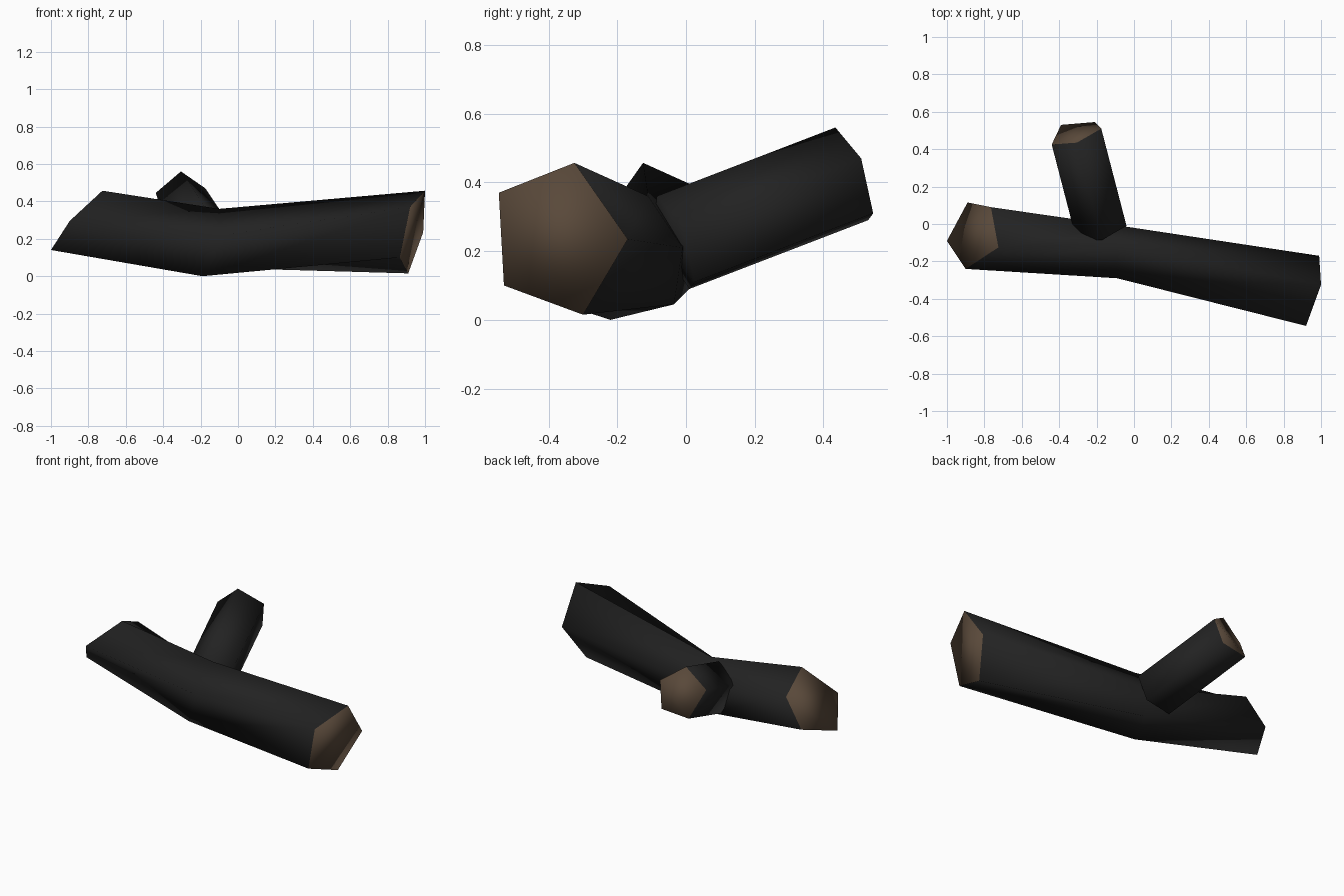
import bpy, bmesh

if "Cube" in bpy.data.objects:
    bpy.data.objects.remove(bpy.data.objects["Cube"])


def material(name, rgb):
    m = bpy.data.materials.new(name)
    m.diffuse_color = (*rgb, 1)
    m.use_nodes = True
    m.node_tree.nodes["Principled BSDF"].inputs["Base Color"].default_value = m.diffuse_color
    return m


bark = material("charred_bark", (0.016, 0.016, 0.016))
wood = material("cut_wood", (0.10, 0.066, 0.042))


def loft(name, rings, cut_ends):
    """Skin five-sided rings in order; cut_ends gives the material of each end cap."""
    bm = bmesh.new()
    loops = [[bm.verts.new(p) for p in ring] for ring in rings]
    for a, b in zip(loops, loops[1:]):
        for i in range(5):
            j = (i + 1) % 5
            # split each side along the same diagonal, following the twist
            bm.faces.new((a[i], a[j], b[i]))
            bm.faces.new((a[j], b[j], b[i]))
    for loop, index in zip((loops[0], loops[-1]), cut_ends):
        bm.faces.new(loop).material_index = index
    bmesh.ops.recalc_face_normals(bm, faces=bm.faces)
    for f in bm.faces:
        f.smooth = True
    mesh = bpy.data.meshes.new(name)
    bm.to_mesh(mesh)
    bm.free()
    mesh.materials.append(bark)
    mesh.materials.append(wood)
    obj = bpy.data.objects.new(name, mesh)
    bpy.context.collection.objects.link(obj)
    return obj


# Main log: slanted left cut, bent middle, right cut
# (each ring: top, back, lower back, bottom, front)
left_cut = [(-.725, -.125, .457), (-.765, .09, .36), (-.89, .115, .195),
            (-1, -.09, .14), (-.9, -.24, .295)]
bend = [(-.10, -.11, .36), (-.07, -.01, .21), (-.13, -.035, .045),
        (-.19, -.22, 0), (-.09, -.29, .22)]
right_cut = [(1, -.325, .457), (.99, -.17, .235), (.91, -.30, .015),
             (.865, -.53, .10), (.92, -.545, .37)]
loft("main_log", [right_cut, bend, left_cut], (1, 1))

# Side branch: straight stub whose base sits inside the log
tip = [(-.305, .435, .56), (-.175, .51, .47), (-.21, .545, .31),
       (-.39, .53, .29), (-.44, .425, .445)]
base = [(x + .135, y - .52, z - .20) for x, y, z in tip]
loft("side_branch", [base, tip], (0, 1))
